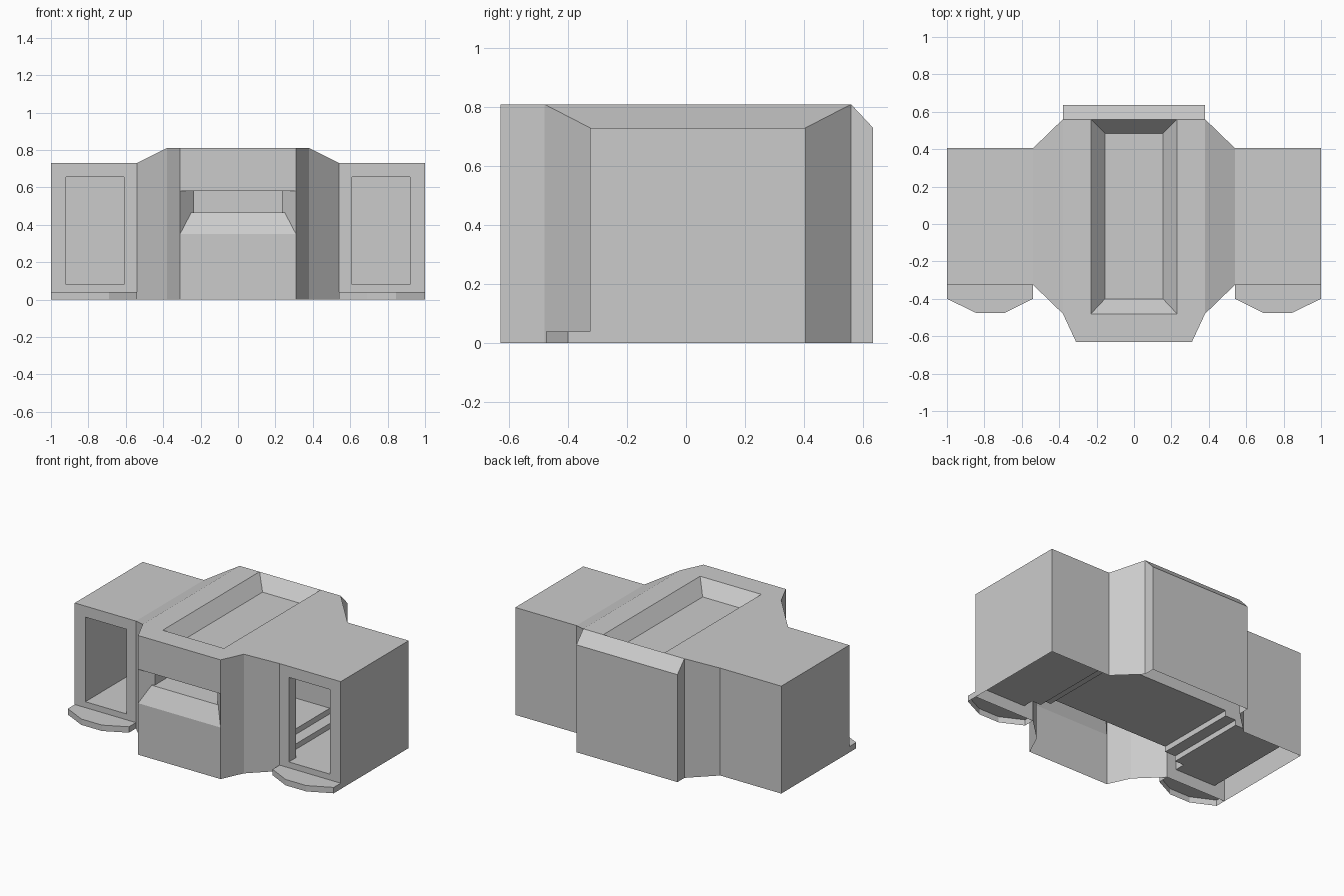
import bpy, bmesh

if "Cube" in bpy.data.objects:
    bpy.data.objects.remove(bpy.data.objects["Cube"])


def part(name, faces, flip=False):
    """Sheet part from right-half faces, mirrored across x = 0."""
    bm = bmesh.new()
    for f in faces:
        bm.faces.new([bm.verts.new(p) for p in f])
    bmesh.ops.remove_doubles(bm, verts=bm.verts, dist=0.0005)
    bmesh.ops.recalc_face_normals(bm, faces=bm.faces)
    if flip:
        bmesh.ops.reverse_faces(bm, faces=bm.faces)
    me = bpy.data.meshes.new(name)
    bm.to_mesh(me)
    bm.free()
    ob = bpy.data.objects.new(name, me)
    bpy.context.collection.objects.link(ob)
    m = ob.modifiers.new("mirror", 'MIRROR')
    m.use_clip = True
    return ob


def at_z(pts, z):
    return [(x, y, z) for x, y in pts]


def at_y(pts, y):
    return [(x, y, z) for x, z in pts]


def wall(a, b, top_a, top_b, base=0):
    """Vertical quad between two plan points."""
    return [(*a, base), (*b, base), (*b, top_b), (*a, top_a)]


def sweep_y(prof, y0, y1, closed=False):
    """Carry an x-z profile along y."""
    nxt = prof[1:] + prof[:1] if closed else prof[1:]
    return [[(a[0], y0, a[1]), (b[0], y0, b[1]), (b[0], y1, b[1]), (a[0], y1, a[1])]
            for a, b in zip(prof, nxt)]


def rect(x0, x1, z0, z1):
    return [(x0, z0), (x1, z0), (x1, z1), (x0, z1)]


H, W = 0.81, 0.73                    # hall and wing heights
F1, F2, F3 = (0.31, -0.63), (0.38, -0.48), (0.54, -0.325)
B3, B2, B1 = (0.54, 0.405), (0.38, 0.56), (0.38, 0.635)
DOOR = rect(0.61, 0.92, 0.08, 0.655)
FRONT = rect(0.54, 1, 0, W)

# Outer shell: hall walls, wing walls and roofs, open underneath
shell = [
    at_y(rect(0, 0.31, 0, 0.35), -0.63),
    at_y(rect(0, 0.31, 0.58, H), -0.63),
    wall(F1, F2, H, H),
    wall(F2, F3, H, W),
    wall(B3, B2, W, H),
    wall(B2, B1, H, W),
    wall(B1, (0, 0.635), W, W),
    wall((1, B3[1]), B3, W, W),
    wall((1, F3[1]), (1, B3[1]), W, W),
    at_z([F3, (1, F3[1]), (1, B3[1]), B3], W),
    [(*F2, H), (*F3, W), (*B3, W), (*B2, H)],
    [(0, 0.56, H), (*B2, H), (*B1, W), (0, 0.635, W)],
    at_z([(0, -0.63), F1, F2, (0.23, -0.48), (0, -0.48)], H),
    at_z([(0.23, -0.48), F2, B2, (0.23, 0.56)], H),
]
for i in range(4):                   # front frame around each door
    j = (i + 1) % 4
    shell.append(at_y([FRONT[i], FRONT[j], DOOR[j], DOOR[i]], F3[1]))
part("outer_shell", shell)

# Sunken roof tray
D = 0.72
part("roof_tray", [
    at_z([(0, -0.40), (0.155, -0.40), (0.155, 0.485), (0, 0.485)], D),
    [(0, -0.48, H), (0.23, -0.48, H), (0.155, -0.40, D), (0, -0.40, D)],
    [(0.23, -0.48, H), (0.23, 0.56, H), (0.155, 0.485, D), (0.155, -0.40, D)],
    [(0, 0.56, H), (0.23, 0.56, H), (0.155, 0.485, D), (0, 0.485, D)],
])

# Room with two steps from each wing up to the hall floor
RF, RB = -0.25, 0.33
floor = [(0, 0.155), (0.46, 0.155), (0.46, 0.117), (0.54, 0.117), (0.54, 0.08)]
section = floor + [(0.92, 0.08), (0.92, 0.655), (0, 0.655)]
inner_front = floor + [(0.61, 0.08), (0.61, 0.655), (0, 0.655), (0, 0.58),
                       (0.235, 0.58), (0.235, 0.465), (0, 0.465)]
part("room", sweep_y(section, RF, RB)
     + [at_y(section, RB), at_y(inner_front, RF)], flip=True)

# Door reveals
part("door_reveal", sweep_y(DOOR, F3[1], RF, closed=True), flip=True)

# Serving window with sloped sill, splayed sides and counter
S, T = 0.465, 0.58
part("serving_window", [
    [(0, -0.63, 0.35), (*F1, 0.35), (0.25, -0.57, S), (0, -0.57, S)],
    [(*F1, 0.35), (*F1, T), (0.235, -0.555, T), (0.235, -0.555, S), (0.25, -0.57, S)],
    at_z([(0, -0.57), (0.25, -0.57), (0.235, -0.555), (0.235, RF), (0, RF)], S),
    wall((0.235, -0.555), (0.235, RF), T, T, S),
    at_z([(0, -0.63), F1, (0.235, -0.555), (0.235, RF), (0, RF)], T),
], flip=True)

# Doorstep slabs
step = [(0.54, F3[1]), (0.54, -0.40), (0.69, -0.475), (0.845, -0.475),
        (1, -0.40), (1, F3[1])]
part("doorstep", [at_z(step, 0.04)]
     + [wall(a, b, 0.04, 0.04) for a, b in zip(step, step[1:])])
